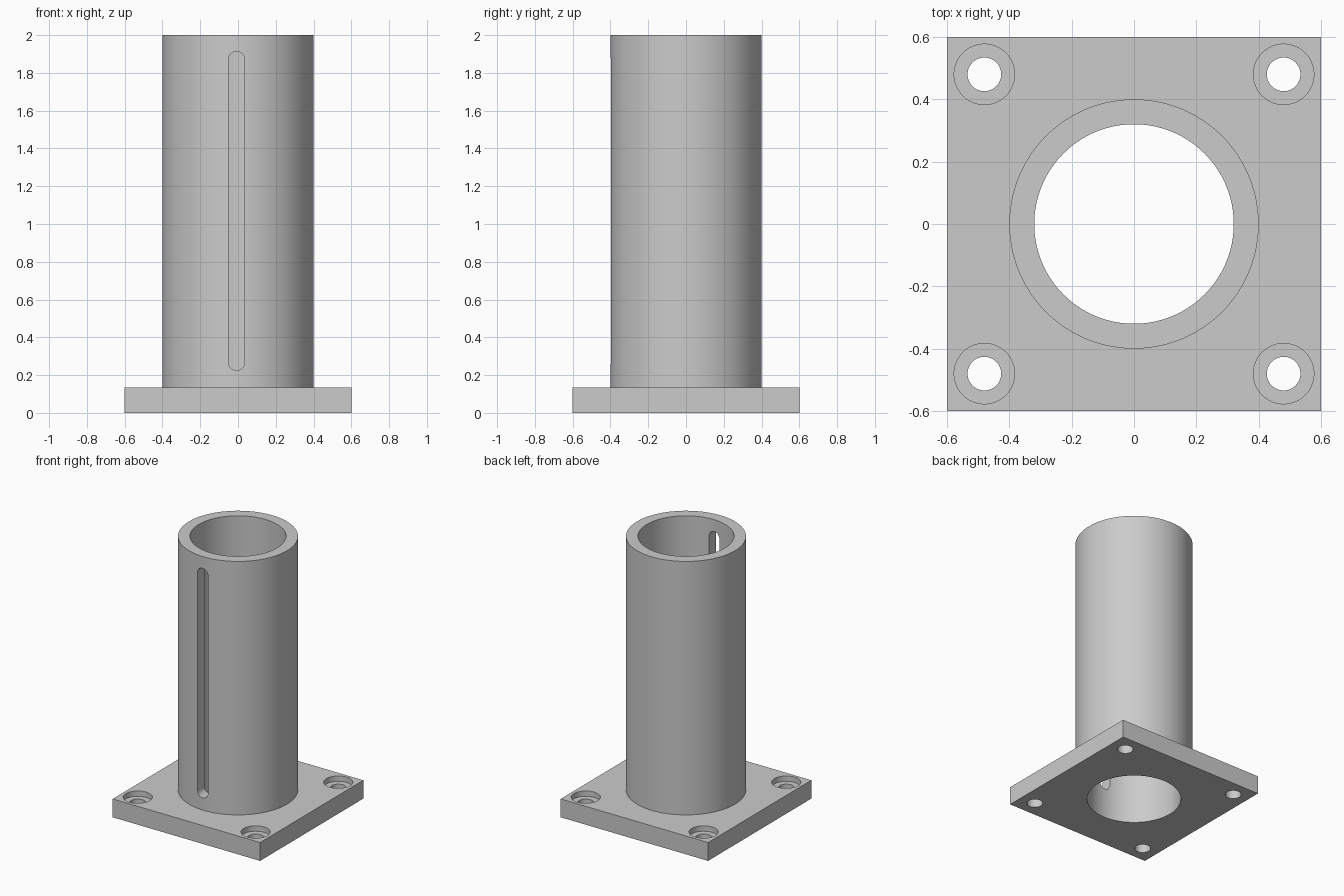
import bpy
import math
from mathutils import Matrix

old = bpy.data.objects.get("Cube")
if old:
    bpy.data.objects.remove(old, do_unlink=True)

PLATE_W, PLATE_H, TOP = 1.2, 0.135, 2.0
OUTER_R, BORE_R = 0.4, 0.32
HOLE_POS, HOLE_R, SINK_R, SINK_DEPTH = 0.48, 0.054, 0.097, 0.04
SLOT_X, SLOT_R, SLOT_LOW, SLOT_HIGH = -0.008, 0.043, 0.225, 1.913

grey = bpy.data.materials.new("plain grey")
grey.use_nodes = True
colour = (0.6, 0.6, 0.6, 1)
grey.diffuse_color = colour
grey.node_tree.nodes["Principled BSDF"].inputs["Base Color"].default_value = colour


def finish(name):
    obj = bpy.context.object
    obj.name = name
    obj.data.materials.append(grey)
    return obj


def box(name, size, centre):
    bpy.ops.mesh.primitive_cube_add(size=1, location=centre)
    obj = finish(name)
    obj.data.transform(Matrix.Diagonal((*size, 1)))
    return obj


def cylinder(name, radius, low, high, x=0, y=0, sides=96):
    bpy.ops.mesh.primitive_cylinder_add(
        vertices=sides, radius=radius, depth=high - low,
        location=(x, y, (low + high) / 2))
    return finish(name)


def combine(target, tool, operation):
    mod = target.modifiers.new(operation.lower(), "BOOLEAN")
    mod.operation, mod.solver, mod.object = operation, "EXACT", tool
    bpy.context.view_layer.objects.active = target
    bpy.ops.object.modifier_apply(modifier=mod.name)
    bpy.data.objects.remove(tool, do_unlink=True)


# Square base plate joined to the upright tube
body = box("flanged_tube", (PLATE_W, PLATE_W, PLATE_H), (0, 0, PLATE_H / 2))
combine(body, cylinder("tube", OUTER_R, PLATE_H / 2, TOP), "UNION")

# Bore through tube and plate
combine(body, cylinder("bore", BORE_R, -0.1, TOP + 0.1), "DIFFERENCE")

# Counterbored bolt hole in each corner
for x in (-HOLE_POS, HOLE_POS):
    for y in (-HOLE_POS, HOLE_POS):
        combine(body, cylinder("bolt_hole", HOLE_R, -0.1, 0.3, x, y, 48), "DIFFERENCE")
        combine(body, cylinder("counterbore", SINK_R, PLATE_H - SINK_DEPTH, 0.3, x, y, 64),
                "DIFFERENCE")

# Round-ended slot through the front wall only
slot = cylinder("slot", SLOT_R, -0.25, 0.25, sides=48)
half = (SLOT_HIGH - SLOT_LOW) / 2 - SLOT_R
for v in slot.data.vertices:
    v.co.y += math.copysign(half, v.co.y) if abs(v.co.y) > 1e-5 else half
slot.data.transform(Matrix.Rotation(math.pi / 2, 4, "X"))
slot.location = (SLOT_X, -OUTER_R, (SLOT_LOW + SLOT_HIGH) / 2)
bpy.context.view_layer.update()
combine(body, slot, "DIFFERENCE")

# Smooth round walls, crisp edges
bpy.ops.object.select_all(action="DESELECT")
body.select_set(True)
bpy.context.view_layer.objects.active = body
bpy.ops.object.shade_smooth_by_angle(angle=math.radians(30))
